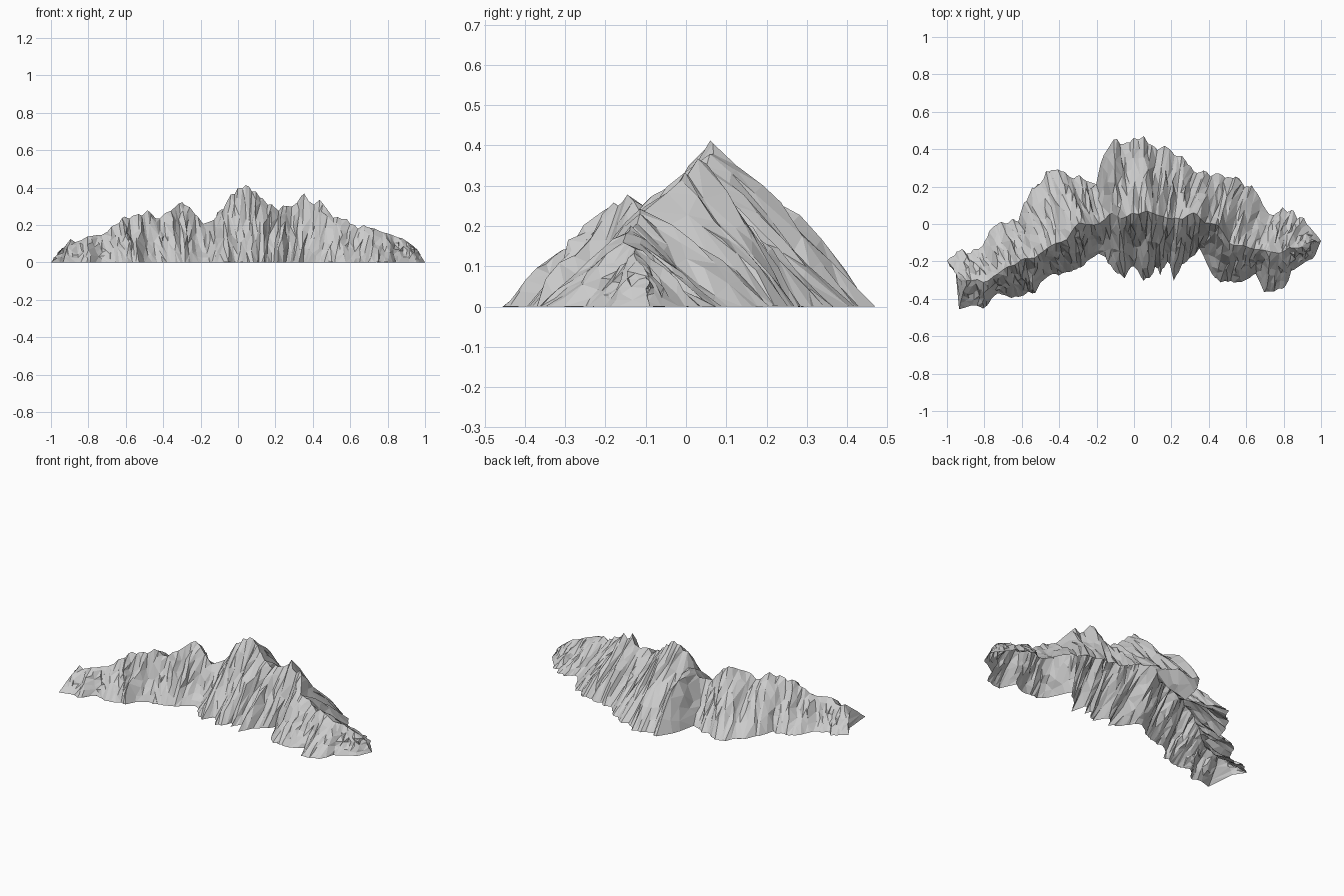
import bpy, bmesh, math, random
from mathutils import Vector, noise

random.seed(4)
cube = bpy.data.objects.get("Cube")
if cube:
    bpy.data.objects.remove(cube)

# Skyline of the range: x and crest height, in hundredths
SKYLINE = [(-93, 8), (-90, 12), (-85, 11), (-80, 14), (-72, 15), (-62, 23), (-53, 26),
           (-51, 25), (-48, 28), (-44, 23), (-38, 26), (-29, 33), (-20, 22), (-15, 21),
           (-10, 25), (-3, 37), (1, 41), (11, 37), (18, 29), (29, 30), (35, 36), (40, 31),
           (43, 34), (50, 25), (54, 24), (64, 19), (71, 19), (80, 15), (88, 13), (93, 9)]
# Plan curves: x and y of the crest line, the front foot and the back foot
CREST = [(-93, -30), (-80, -31), (-72, -26), (-60, -19), (-48, -15), (-29, -1), (-10, 3),
         (2, 6), (12, 7), (20, 1), (35, 6), (43, -1), (50, -9), (70, -15), (85, -14),
         (93, -10)]
FRONT = [(-100, -20), (-95, -27), (-97, -34), (-95, -46), (-80, -46), (-74, -39), (-53, -40),
         (-50, -31), (-30, -24), (-16, -20), (-10, -27), (4, -30), (19, -25), (22, -34),
         (26, -22), (35, -14), (39, -27), (43, -33), (65, -30), (70, -37), (81, -37),
         (84, -26), (96, -19), (100, -9)]
BACK = [(-100, -20), (-95, -13), (-83, -13), (-75, 0), (-62, 3), (-60, 14), (-45, 30),
        (-35, 28), (-20, 22), (-17, 40), (-12, 47), (-6, 42), (0, 46), (9, 46), (19, 40),
        (30, 33), (40, 28), (55, 25), (63, 21), (73, 5), (78, 8), (86, 9), (92, 2),
        (100, -9)]


def read(curve, x):
    """Linear reading of a curve at x."""
    x *= 100
    if x <= curve[0][0]:
        return curve[0][1] / 100
    for (a, p), (b, q) in zip(curve, curve[1:]):
        if a < x <= b:
            return (p + (q - p) * (x - a) / (b - a)) / 100
    return curve[-1][1] / 100


def ridged(u, v, seed):
    """Gully depth, zero on the sharp spurs, fading where the flanks meet."""
    big = abs(noise.noise(Vector((u * 11, v * 0.7, seed))))
    small = abs(noise.noise(Vector((u * 26, v * 1.2, seed + 7))))
    return min(1, big * 1.3 + small * 0.5) * (1 - u ** 20)


def crest_point(u):
    """Ridge line, shorter than the feet, zigzagging a little in plan."""
    x = u - 0.07 * u ** 5
    height = read(SKYLINE, x)
    zigzag = height * 0.2 * noise.noise(Vector((u * 12, 3, 1)))
    height *= 1 + 0.1 * noise.noise(Vector((u * 30, 8, 2)))
    return Vector((x, read(CREST, x) + zigzag, height))


def slope_point(u, v, side):
    """Point on one flank; v runs from the crest (0) to the foot (1)."""
    foot_x = u + side * (0.09 if side > 0 else 0.04) * math.sin(math.pi * u)
    foot_y = read(FRONT if side < 0 else BACK, foot_x)
    top = crest_point(u)
    gully = ridged(u, v, side * 5)
    reach = v * (1.04 - 0.29 * gully * v)
    belly = math.sin(math.pi * v)
    z = top.z * (1 - v) ** 1.05 * (1 + belly * (0.22 - 0.6 * gully))
    # Separate spur behind the saddle
    if side > 0:
        z += 0.11 * belly * math.exp(-((foot_x + 0.12) / 0.06) ** 2)
    wobble = 0.008 * belly
    return Vector((top.x + (foot_x - top.x) * v + random.uniform(-wobble, wobble),
                   top.y + (foot_y - top.y) * reach + random.uniform(-wobble, wobble),
                   max(0, z)))


# Rock surface lofted from foot to foot across the range
COLUMNS, ROWS = 140, 7
bm = bmesh.new()
grid = []
for i in range(COLUMNS + 1):
    u = -1 + 2 * i / COLUMNS
    if 0 < i < COLUMNS:
        u += random.uniform(-0.003, 0.003)
    line = [slope_point(u, j / ROWS, -1) for j in range(ROWS, 0, -1)]
    line += [slope_point(u, j / ROWS, 1) for j in range(ROWS + 1)]
    grid.append([bm.verts.new(p) for p in line])
for a, b in zip(grid, grid[1:]):
    for j in range(2 * ROWS):
        bm.faces.new((a[j], b[j], b[j + 1], a[j + 1]))
bmesh.ops.remove_doubles(bm, verts=bm.verts, dist=0.0008)
bmesh.ops.triangulate(bm, faces=bm.faces)

mesh = bpy.data.meshes.new("mountain_range")
bm.to_mesh(mesh)
bm.free()
mountain = bpy.data.objects.new("mountain_range", mesh)
bpy.context.collection.objects.link(mountain)

# Irregular rocky facets
facets = mountain.modifiers.new("facets", "DECIMATE")
facets.ratio = 0.5

# Grey rock
rock = bpy.data.materials.new("grey_rock")
rock.use_nodes = True
colour = (0.6, 0.6, 0.6, 1)
rock.diffuse_color = colour
rock.node_tree.nodes["Principled BSDF"].inputs["Base Color"].default_value = colour
mesh.materials.append(rock)
